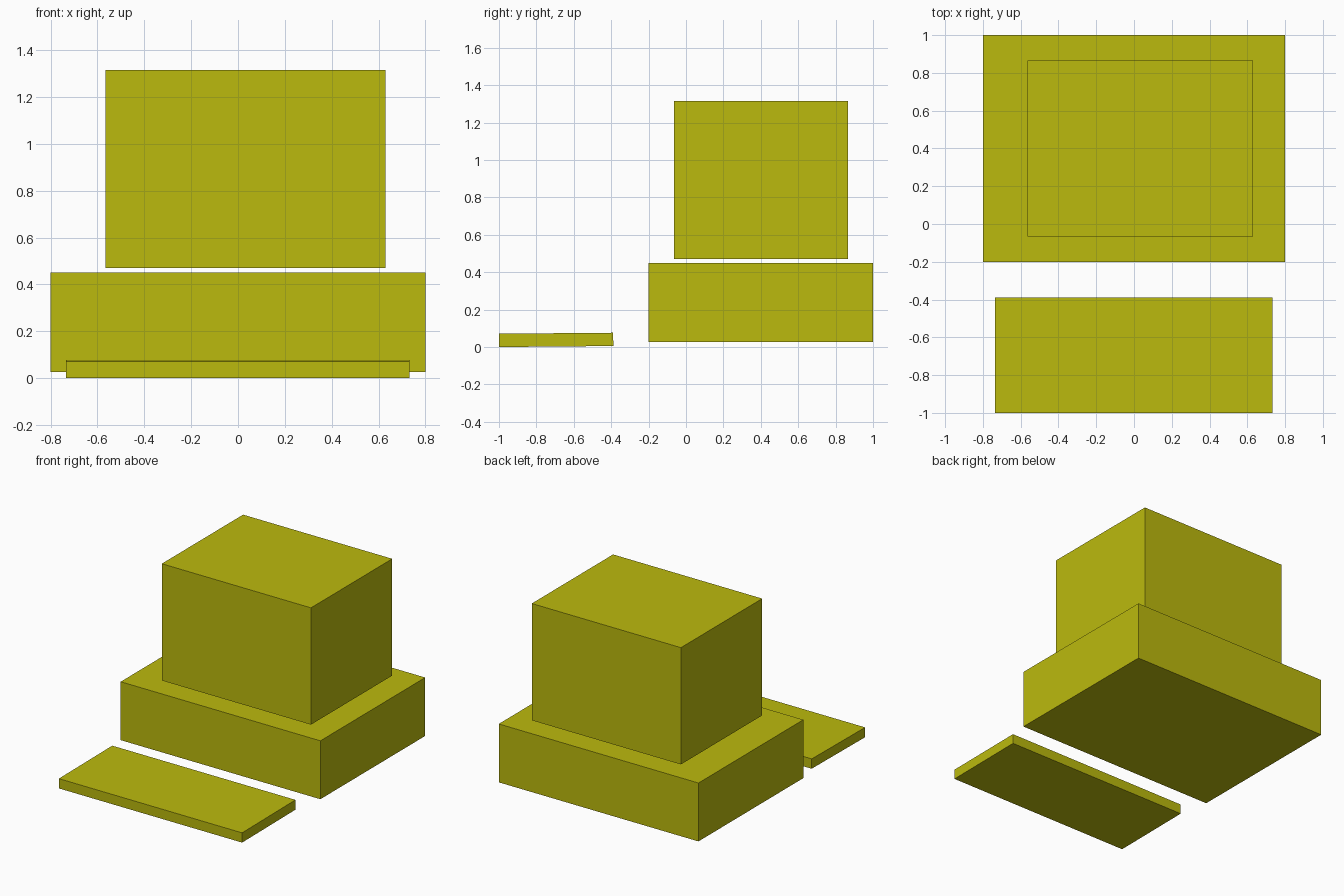
import bpy
from math import radians
from mathutils import Matrix

if "Cube" in bpy.data.objects:
    bpy.data.objects.remove(bpy.data.objects["Cube"])

yellow = bpy.data.materials.new("olive_yellow")
yellow.diffuse_color = (0.5, 0.49, 0.004, 1)
yellow.use_nodes = True
yellow.node_tree.nodes["Principled BSDF"].inputs["Base Color"].default_value = yellow.diffuse_color


def box(name, lo, hi, tilt=0):
    """Box between two corners, optionally tilted about its x axis."""
    centre = [(a + b) / 2 for a, b in zip(lo, hi)]
    size = [b - a for a, b in zip(lo, hi)]
    bpy.ops.mesh.primitive_cube_add(size=1)
    ob = bpy.context.object
    ob.name = name
    ob.data.transform(Matrix.Translation(centre)
                      @ Matrix.Rotation(radians(tilt), 4, 'X')
                      @ Matrix.Diagonal((*size, 1)))
    ob.data.materials.append(yellow)
    return ob


# desktop case
box("computer_case", (-0.8, -0.2, 0.027), (0.8, 1.0, 0.45))
# monitor, slightly off centre and hovering just above the case
box("monitor", (-0.565, -0.065, 0.47), (0.63, 0.865, 1.316))
# keyboard, raised slightly at the back
box("keyboard", (-0.735, -1.0, 0.003), (0.733, -0.389, 0.074), tilt=0.5)
